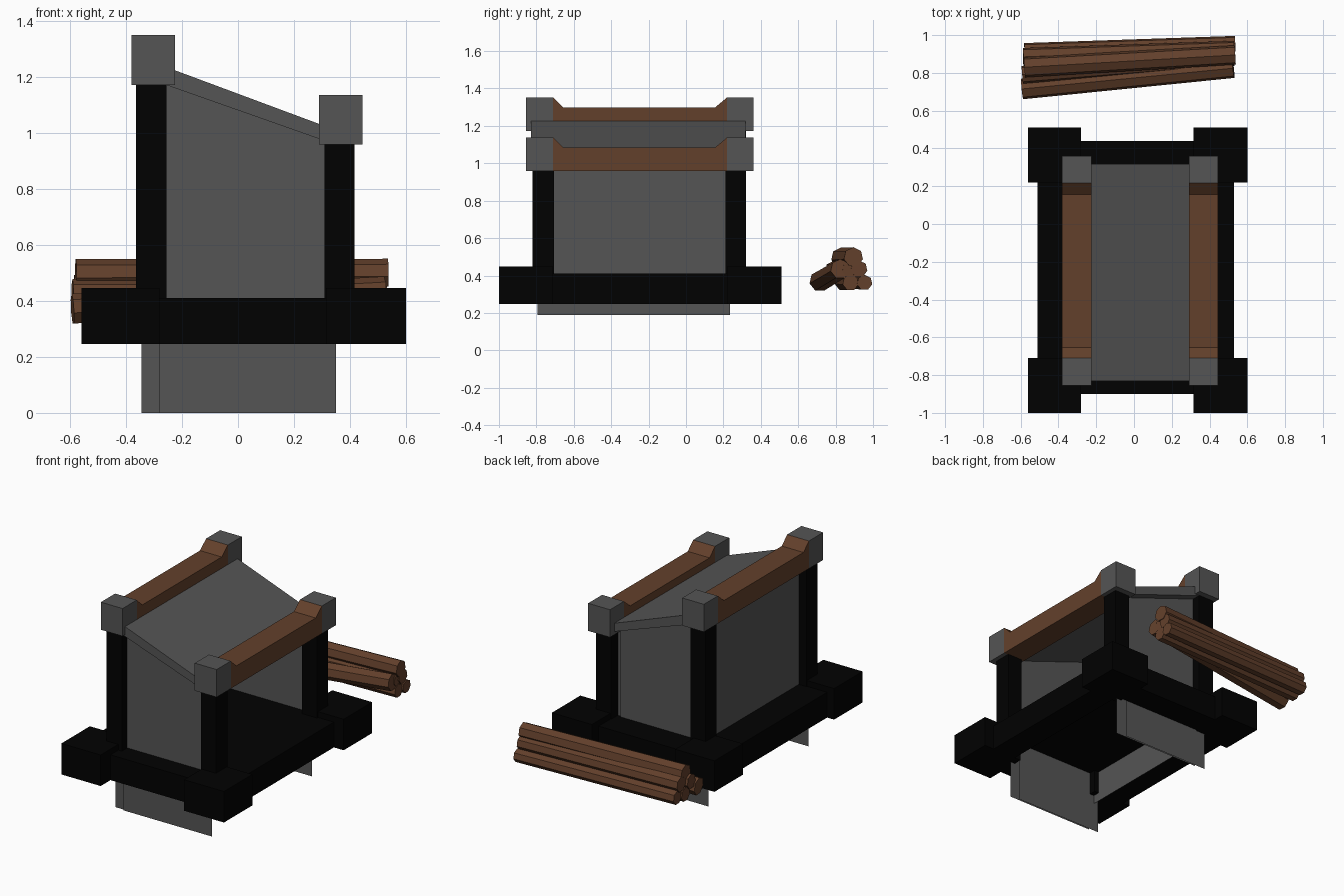
import bpy, bmesh, math
from mathutils import Vector

if "Cube" in bpy.data.objects:
    bpy.data.objects.remove(bpy.data.objects["Cube"])


def material(name, rgb):
    m = bpy.data.materials.new(name)
    m.diffuse_color = (*rgb, 1)
    m.use_nodes = True
    m.node_tree.nodes["Principled BSDF"].inputs["Base Color"].default_value = m.diffuse_color
    return m


GREY = material("grey metal", (0.09, 0.09, 0.09))
BLACK = material("black iron", (0.0004, 0.0004, 0.0004))
BROWN = material("brown wood", (0.124, 0.051, 0.024))


def finish(name, bm, mat):
    bmesh.ops.recalc_face_normals(bm, faces=bm.faces)
    me = bpy.data.meshes.new(name)
    bm.to_mesh(me)
    bm.free()
    me.materials.append(mat)
    ob = bpy.data.objects.new(name, me)
    bpy.context.collection.objects.link(ob)
    return ob


def place(p, t, axis):
    return (p[0], t, p[1]) if axis == 'y' else (t, p[0], p[1])


def sheet(name, profile, axis, t, mat):
    """Flat sheet across the given axis."""
    bm = bmesh.new()
    bm.faces.new([bm.verts.new(place(p, t, axis)) for p in profile])
    return finish(name, bm, mat)


def prism(name, profile, axis, a, b, mat):
    """Extrude a 2D profile from a to b: axis 'y' uses (x, z), 'x' uses (y, z)."""
    bm = bmesh.new()
    lo = [bm.verts.new(place(p, a, axis)) for p in profile]
    hi = [bm.verts.new(place(p, b, axis)) for p in profile]
    bm.faces.new(lo)
    bm.faces.new(hi[::-1])
    n = len(profile)
    for i in range(n):
        j = (i + 1) % n
        bm.faces.new((lo[i], lo[j], hi[j], hi[i]))
    return finish(name, bm, mat)


def box(name, x0, x1, y0, y1, z0, z1, mat):
    return prism(name, [(x0, z0), (x1, z0), (x1, z1), (x0, z1)], 'y', y0, y1, mat)


# Base: hollow ring of beams with a thin floor level with their tops
box("base_beam_front", -0.51, 0.53, -0.90, -0.775, 0.247, 0.41, BLACK)
box("base_beam_back", -0.51, 0.53, 0.27, 0.44, 0.247, 0.41, BLACK)
box("base_beam_left", -0.51, -0.318, -0.775, 0.27, 0.247, 0.41, BLACK)
box("base_beam_right", 0.36, 0.53, -0.775, 0.27, 0.247, 0.41, BLACK)
box("base_floor", -0.318, 0.36, -0.775, 0.27, 0.395, 0.41, BLACK)

# Corner feet, posts and caps
sides = {"left": ((-0.56, -0.28), (-0.365, -0.255), (-0.38, -0.225), 1.173),
         "right": ((0.315, 0.60), (0.31, 0.417), (0.29, 0.446), 0.959)}
ends = {"front": ((-1.0, -0.71), (-0.82, -0.705), (-0.855, -0.71)),
        "back": ((0.22, 0.51), (0.21, 0.32), (0.218, 0.36))}
for s, (fx, px, cx, top) in sides.items():
    for e, (fy, py, cy) in ends.items():
        box(f"corner_foot_{e}_{s}", *fx, *fy, 0.247, 0.447, BLACK)
        box(f"post_{e}_{s}", *px, *py, 0.40, top, BLACK)
        box(f"post_cap_{e}_{s}", *cx, *cy, top, top + 0.178, GREY)
    # Wooden rail that rises to meet its caps
    rail = [(-0.71, top), (0.218, top), (0.218, top + 0.178), (0.155, top + 0.125),
            (-0.655, top + 0.125), (-0.71, top + 0.178)]
    prism(f"rail_{s}", rail, 'x', *cx, BROWN)

# Sloping roof slab
prism("roof", [(-0.255, 1.172), (0.31, 0.973), (0.31, 1.026), (-0.225, 1.225), (-0.255, 1.225)],
      'y', -0.83, 0.317, GREY)


def slope(x):
    return 1.172 - (x + 0.255) * 0.352


# Double sheet end walls reaching the ground, staggered sideways
for e, y_out, y_in in (("front", -0.765, -0.755), ("back", 0.262, 0.252)):
    spans = ((-0.28, 0.35), (-0.345, 0.285))
    if e == "back":
        spans = spans[::-1]
    for layer, y, (x0, x1) in zip(("outer", "inner"), (y_out, y_in), spans):
        xs = max(x0, -0.255)
        sheet(f"wall_{e}_{layer}", [(x0, 0), (x1, 0), (x1, slope(x1)), (xs, slope(xs)), (x0, 1.168)],
              'y', y, GREY)

# Left side wall (the right side is open)
sheet("wall_left", [(-0.795, 0.19), (0.235, 0.19), (0.235, 1.172), (-0.795, 1.172)], 'x', -0.312, GREY)

# Pile of seven-sided logs behind: (y, z) at each end, and radius
logs = [((0.715, 0.370), (0.825, 0.435), 0.056),
        ((0.840, 0.365), (0.880, 0.362), 0.046),
        ((0.915, 0.370), (0.955, 0.362), 0.044),
        ((0.790, 0.430), (0.880, 0.430), 0.048),
        ((0.885, 0.445), (0.925, 0.435), 0.048),
        ((0.830, 0.495), (0.895, 0.499), 0.055)]
for i, (p, q, r) in enumerate(logs):
    a = Vector((-0.592 + 0.006 * (i % 3), *p))
    b = Vector((0.526 + 0.005 * (i % 3), *q))
    bm = bmesh.new()
    bmesh.ops.create_cone(bm, cap_ends=True, segments=7, radius1=r, radius2=r * 0.95,
                          depth=(b - a).length)
    ob = finish(f"log_{i + 1}", bm, BROWN)
    ob.rotation_mode = 'QUATERNION'
    ob.rotation_quaternion = (b - a).to_track_quat('Z', 'Y')
    ob.location = (a + b) / 2
